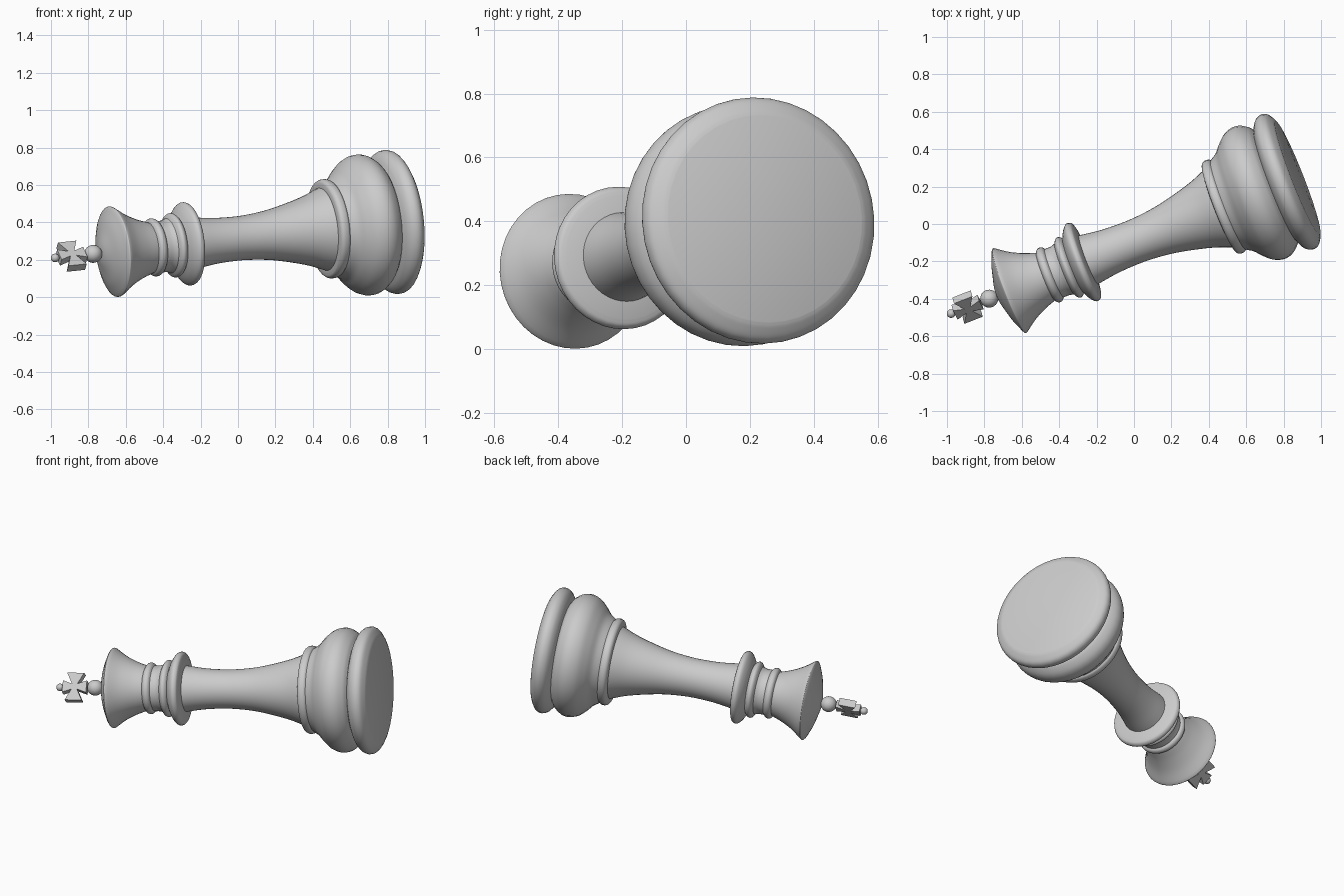
import bpy, bmesh, math
from mathutils import Vector, Matrix

if "Cube" in bpy.data.objects:
    bpy.data.objects.remove(bpy.data.objects["Cube"])

# Frame of the toppled piece: origin at the foot, local z runs along the axis to the tip
base = Vector((0.875, 0.247, 0.408))
axis = Vector((-0.9265, -0.363, -0.099)).normalized()
side = Vector((0, 0.707, 0.707))
side = (side - axis * side.dot(axis)).normalized()
FRAME = Matrix((side, axis.cross(side), axis)).transposed().to_4x4()
FRAME.translation = base
SEGMENTS = 40


def finish(bm, name, angle=35):
    bmesh.ops.remove_doubles(bm, verts=bm.verts, dist=1e-5)
    bmesh.ops.recalc_face_normals(bm, faces=bm.faces)
    mesh = bpy.data.meshes.new(name)
    bm.to_mesh(mesh)
    bm.free()
    mesh.transform(FRAME)
    obj = bpy.data.objects.new(name, mesh)
    bpy.context.collection.objects.link(obj)
    bpy.ops.object.select_all(action='DESELECT')
    obj.select_set(True)
    bpy.context.view_layer.objects.active = obj
    bpy.ops.object.shade_smooth_by_angle(angle=math.radians(angle))
    return obj


def smooth_path(points, steps=5):
    """Catmull-Rom curve through (height, radius) points."""
    p = [Vector(q) for q in points]
    p = [2 * p[0] - p[1]] + p + [2 * p[-1] - p[-2]]
    out = []
    for a, b, c, d in zip(p, p[1:], p[2:], p[3:]):
        for i in range(steps):
            t = i / steps
            out.append(0.5 * (2 * b + (c - a) * t + (2 * a - 5 * b + 4 * c - d) * t * t
                              + (3 * b - a - 3 * c + d) * t ** 3))
    return out + [p[-2]]


def lathe(name, *curves):
    """Spin one or more smooth curves, with sharp corners where they meet."""
    path = [q for c in curves for q in (smooth_path(c) if len(c) > 2 else map(Vector, c))]
    bm = bmesh.new()
    verts = [bm.verts.new((q[1], 0, q[0])) for q in path]
    edges = [bm.edges.new(e) for e in zip(verts, verts[1:])]
    bmesh.ops.spin(bm, geom=verts + edges, cent=(0, 0, 0), axis=(0, 0, 1),
                   angle=math.tau, steps=SEGMENTS, use_merge=True)
    return finish(bm, name)


def ball(name, height, radius):
    bm = bmesh.new()
    bmesh.ops.create_uvsphere(bm, u_segments=24, v_segments=14, radius=radius,
                              matrix=Matrix.Translation((0, 0, height)))
    return finish(bm, name)


# Foot with rounded rim
lathe("foot", [(0, 0), (0, 0.325)],
      [(0, 0.325), (0.008, 0.345), (0.03, 0.377), (0.058, 0.387), (0.088, 0.377),
       (0.11, 0.352), (0.125, 0.318)])
# Bulging lower body
lathe("lower_body",
      [(0.125, 0.318), (0.145, 0.345), (0.185, 0.372), (0.23, 0.378), (0.28, 0.361),
       (0.325, 0.322), (0.36, 0.283), (0.40, 0.257)])
# Bead above the body
lathe("lower_bead", [(0.40, 0.257), (0.412, 0.265), (0.435, 0.266), (0.45, 0.255), (0.455, 0.235)],
      [(0.455, 0.235), (0.455, 0.222)])
# Waisted shaft
lathe("shaft", [(0.455, 0.222), (0.55, 0.186), (0.666, 0.155), (0.78, 0.132), (0.9, 0.12),
                (1.0, 0.119), (1.1, 0.125), (1.207, 0.14)])
# Wide upper collar
lathe("upper_collar", [(1.207, 0.14), (1.214, 0.195)],
      [(1.214, 0.195), (1.222, 0.215), (1.24, 0.224), (1.258, 0.216), (1.278, 0.19), (1.295, 0.155)])
# Two thin neck rings
lathe("neck_ring_lower", [(1.295, 0.155), (1.306, 0.168), (1.32, 0.173), (1.333, 0.166), (1.345, 0.147)])
lathe("neck", [(1.345, 0.147), (1.37, 0.139), (1.405, 0.139)])
lathe("neck_ring_upper", [(1.405, 0.139), (1.415, 0.151), (1.43, 0.156), (1.445, 0.151), (1.455, 0.137)])
# Flared crown with shallow domed top
lathe("crown", [(1.455, 0.137), (1.52, 0.16), (1.59, 0.195), (1.655, 0.241)],
      [(1.655, 0.241), (1.664, 0.243), (1.672, 0.232)],
      [(1.672, 0.232), (1.698, 0.171), (1.716, 0.11), (1.732, 0.05), (1.737, 0)])
# Balls below and above the cross
ball("finial_ball", 1.78, 0.048)
ball("tip_ball", 2.0, 0.023)

# Flared cross: outline from four arms, extruded through its thickness
CROSS, HALF_THICK, CORE = 1.905, 0.023, 0.017
outline = []
for k in range(4):
    reach, spread = ((0.087, 0.053), (0.075, 0.038))[k % 2]
    turn = Matrix.Rotation(k * math.pi / 2, 2)
    outline += [turn @ Vector(q) for q in ((CORE, -CORE), (reach, -spread), (reach, spread))]
bm = bmesh.new()
face = bm.faces.new([bm.verts.new((x, -HALF_THICK, CROSS + z)) for x, z in outline])
new = bmesh.ops.extrude_face_region(bm, geom=[face])["geom"]
bmesh.ops.translate(bm, vec=(0, 2 * HALF_THICK, 0),
                    verts=[g for g in new if isinstance(g, bmesh.types.BMVert)])
finish(bm, "cross", 20)
